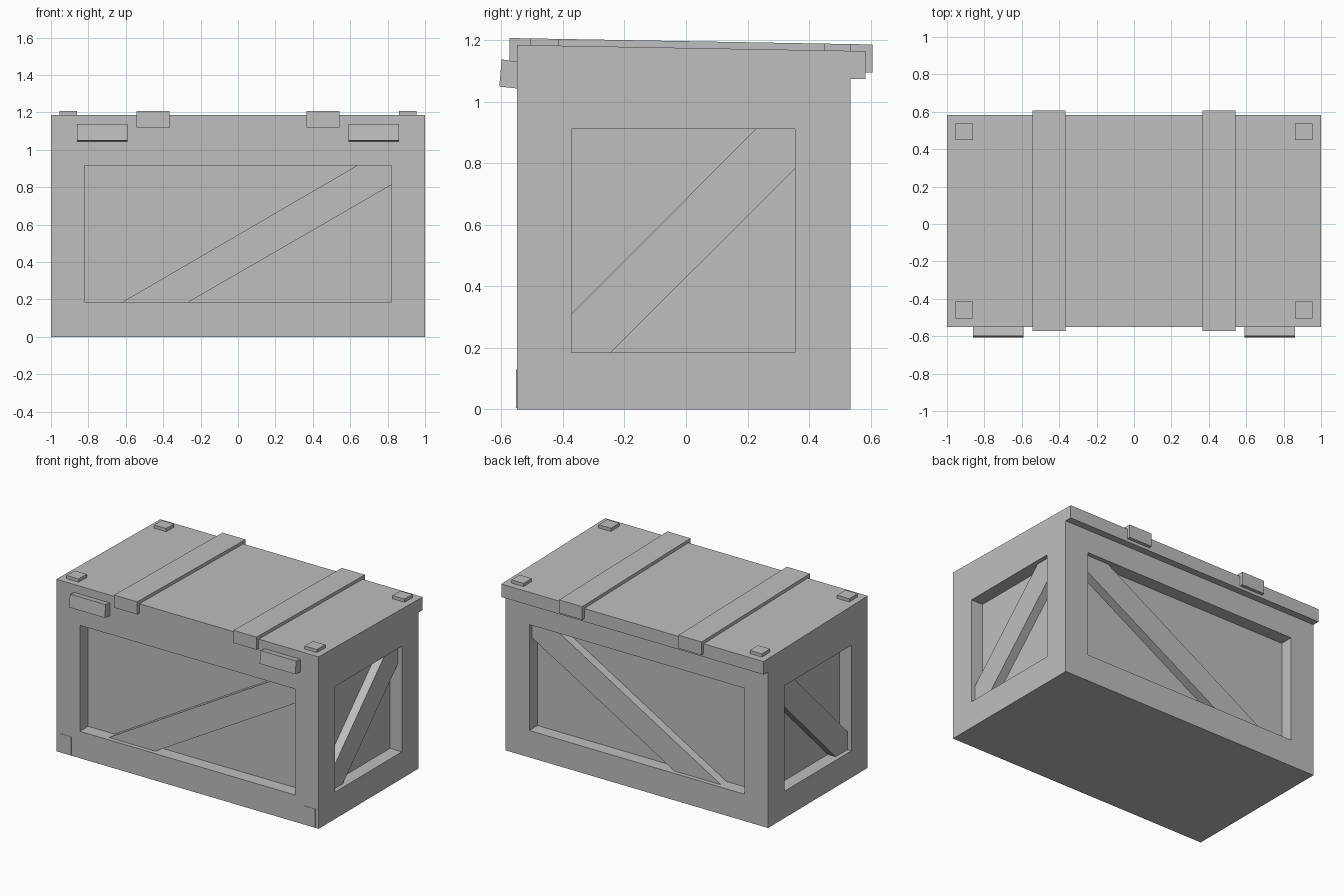
import bpy, bmesh

if "Cube" in bpy.data.objects:
    bpy.data.objects.remove(bpy.data.objects["Cube"])

grey = bpy.data.materials.new("crate_grey")
grey.diffuse_color = (0.52, 0.52, 0.52, 1)
grey.use_nodes = True
grey.node_tree.nodes["Principled BSDF"].inputs["Base Color"].default_value = grey.diffuse_color


def prism(name, pts, axis, a, b):
    """Extrude a 2D profile along x (profile is y,z) or y (profile is x,z)."""
    def place(p, t):
        return (t, p[0], p[1]) if axis == 'x' else (p[0], t, p[1])
    bm = bmesh.new()
    lo = [bm.verts.new(place(p, a)) for p in pts]
    hi = [bm.verts.new(place(p, b)) for p in pts]
    bm.faces.new(lo)
    bm.faces.new(hi)
    for i in range(len(pts)):
        j = (i + 1) % len(pts)
        bm.faces.new((lo[i], lo[j], hi[j], hi[i]))
    bmesh.ops.recalc_face_normals(bm, faces=bm.faces)
    me = bpy.data.meshes.new(name)
    bm.to_mesh(me)
    bm.free()
    me.materials.append(grey)
    ob = bpy.data.objects.new(name, me)
    bpy.context.collection.objects.link(ob)
    return ob


def rect(u0, u1, v0, v1):
    return [(u0, v0), (u1, v0), (u1, v1), (u0, v1)]


def lid_z(y):
    """Height of the slightly sloping lid."""
    return 1.185 - 0.0177 * (y + 0.55)


FRONT, BACK, DEPTH, INSET = -0.55, 0.535, 0.09, 0.03

# Box with sloping lid and rear lip
body = prism("crate_body", [(FRONT, 0), (BACK, 0), (BACK, 1.075), (0.583, 1.075),
                            (0.583, lid_z(0.583)), (FRONT, lid_z(FRONT))], 'x', -1, 1)

# Recessed panels on all four sides
long_panel = rect(-0.82, 0.82, 0.185, 0.915)
end_panel = rect(-0.373, 0.355, 0.185, 0.912)
cutters = [prism("front_cutter", long_panel, 'y', FRONT - 0.1, FRONT + DEPTH),
           prism("back_cutter", long_panel, 'y', BACK - DEPTH, BACK + 0.1),
           prism("right_cutter", end_panel, 'x', 1 - DEPTH, 1.1),
           prism("left_cutter", end_panel, 'x', -1.1, -1 + DEPTH)]
bpy.context.view_layer.objects.active = body
for c in cutters:
    m = body.modifiers.new(c.name, 'BOOLEAN')
    m.operation = 'DIFFERENCE'
    m.solver = 'EXACT'
    m.object = c
    bpy.ops.object.modifier_apply(modifier=m.name)
for c in cutters:
    bpy.data.objects.remove(c)

# Diagonal braces
long_brace = [(-0.62, 0.185), (-0.265, 0.185), (0.82, 0.812), (0.82, 0.915), (0.635, 0.915)]
end_brace = [(-0.373, 0.31), (-0.373, 0.185), (-0.245, 0.185),
             (0.355, 0.783), (0.355, 0.912), (0.227, 0.912)]
prism("front_brace", long_brace, 'y', FRONT + INSET, FRONT + DEPTH)
prism("back_brace", long_brace, 'y', BACK - DEPTH, BACK - INSET)
prism("right_brace", end_brace, 'x', 1 - DEPTH, 1 - INSET)
prism("left_brace", end_brace, 'x', -1 + INSET, -1 + DEPTH)

for side, s in (("left", -1), ("right", 1)):
    # Strap wrapped over the lid
    t = 0.022
    strap = [(-0.573, 1.12), (-0.545, 1.12), (-0.545, 1.175), (0.58, 1.155), (0.58, 1.096),
             (0.606, 1.096), (0.606, lid_z(0.606) + t), (-0.573, lid_z(-0.573) + t)]
    prism(side + "_strap", strap, 'x', s * 0.367, s * 0.543)
    # Tilted hinge block on the front
    block = [(-0.607, 1.05), (-0.545, 1.043), (-0.545, 1.13), (-0.599, 1.138)]
    prism(side + "_hinge_block", block, 'x', s * 0.59, s * 0.862)
    # Corner pads on the lid
    for end, y0, y1 in (("front", -0.505, -0.414), ("back", 0.449, 0.537)):
        pad = [(y0, lid_z(y0) - 0.01), (y1, lid_z(y1) - 0.01),
               (y1, lid_z(y1) + t), (y0, lid_z(y0) + t)]
        prism(f"{side}_{end}_pad", pad, 'x', s * 0.862, s * 0.955)
    # Nearly flush foot plate low on the front
    prism(side + "_foot_plate", rect(s * 0.885, s * 0.975, 0.005, 0.13), 'y', FRONT - 0.002, FRONT + 0.01)
